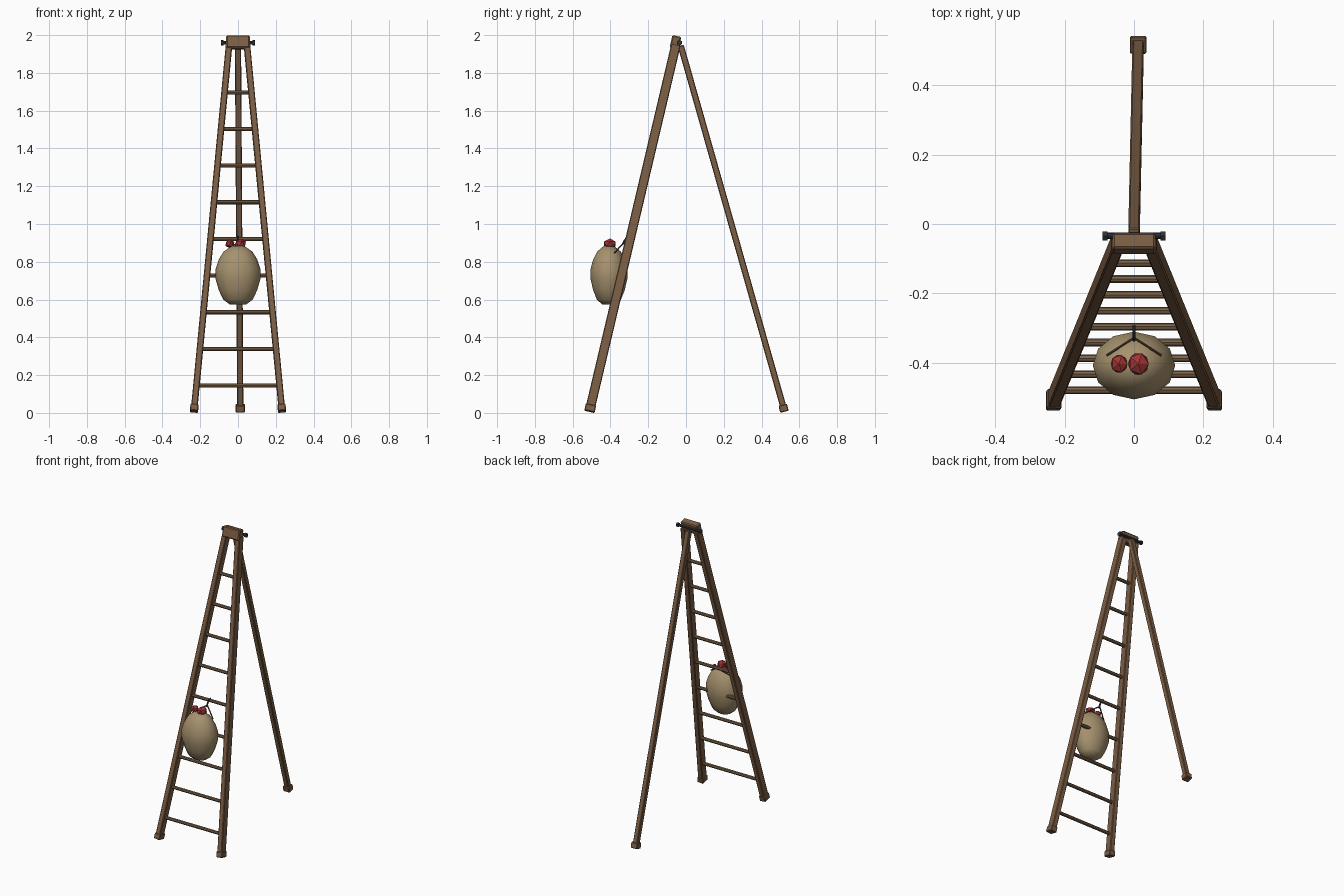
import bpy, bmesh, math
from mathutils import Vector, Matrix

if "Cube" in bpy.data.objects:
    bpy.data.objects.remove(bpy.data.objects["Cube"])


def mat(name, rgb):
    m = bpy.data.materials.new(name)
    m.diffuse_color = (*rgb, 1)
    m.use_nodes = True
    m.node_tree.nodes["Principled BSDF"].inputs["Base Color"].default_value = m.diffuse_color
    return m


WOOD = mat("brown wood", (0.20, 0.112, 0.058))
RUNG = mat("rung wood", (0.20, 0.125, 0.068))
CLOTH = mat("sack cloth", (0.38, 0.285, 0.155))
RED = mat("apple red", (0.36, 0.035, 0.035))
METAL = mat("dark metal", (0.028, 0.032, 0.04))
CORD = mat("dark cord", (0.11, 0.08, 0.045))


def finish(name, bm, material, smooth=None):
    bmesh.ops.recalc_face_normals(bm, faces=bm.faces)
    me = bpy.data.meshes.new(name)
    bm.to_mesh(me)
    bm.free()
    ob = bpy.data.objects.new(name, me)
    bpy.context.collection.objects.link(ob)
    me.materials.append(material)
    if smooth:
        bpy.ops.object.select_all(action='DESELECT')
        ob.select_set(True)
        bpy.context.view_layer.objects.active = ob
        bpy.ops.object.shade_smooth_by_angle(angle=math.radians(smooth))
    return ob


def frame(a, b):
    """Matrix at the middle of a-b: local z along it, local x near world x."""
    a, b = Vector(a), Vector(b)
    z = (b - a).normalized()
    y = z.cross(Vector((1, 0, 0))).normalized()
    x = y.cross(z)
    m = Matrix((x, y, z)).transposed().to_4x4()
    return Matrix.Translation((a + b) / 2) @ m, (b - a).length


def beam(name, a, b, w, d, material, bevel=0.004):
    m, length = frame(a, b)
    bm = bmesh.new()
    bmesh.ops.create_cube(bm, size=1, matrix=m @ Matrix.Diagonal((w, d, length, 1)))
    bmesh.ops.bevel(bm, geom=bm.edges[:], offset=bevel, segments=1, affect='EDGES')
    return finish(name, bm, material)


def rod(name, a, b, r, material, sides=8, smooth=40):
    a, b = Vector(a), Vector(b)
    q = (b - a).to_track_quat('Z', 'Y').to_matrix().to_4x4()
    bm = bmesh.new()
    bmesh.ops.create_cone(bm, cap_ends=True, segments=sides, radius1=r, radius2=r,
                          depth=(b - a).length, matrix=Matrix.Translation((a + b) / 2) @ q)
    return finish(name, bm, material, smooth)


# Ladder rails, splayed at the bottom, with foot blocks
def rail(z, s):
    t = z / 1.95
    return Vector((s * (0.234 - 0.187 * t), -0.513 + 0.460 * t, z))


for s, side in ((-1, "left"), (1, "right")):
    beam(side + "_rail", rail(0.015, s), rail(1.95, s), 0.034, 0.05, WOOD)
    beam(side + "_foot", rail(0.007, s), rail(0.043, s), 0.043, 0.056, WOOD)

# Rear pole and its foot
top, bot = Vector((0, -0.028, 1.945)), Vector((0.012, 0.521, 0.012))
beam("rear_pole", bot, top, 0.033, 0.033, WOOD)
beam("rear_foot", bot + Vector((0, 0, -0.006)), bot.lerp(top, 0.016), 0.048, 0.046, WOOD)

# Rungs
for i in range(9):
    z = 0.145 + 0.194 * i
    rod(f"rung_{i + 1}", rail(z, -1), rail(z, 1), 0.011, RUNG)

# Head block and hinge bolt
beam("head_block", (0, -0.064, 1.928), (0, -0.048, 1.995), 0.125, 0.048, WOOD, 0.006)
rod("hinge_bolt", (-0.085, -0.034, 1.96), (0.085, -0.034, 1.96), 0.009, METAL)
for s, side in ((-1, "left"), (1, "right")):
    rod(side + "_bolt_head", (s * 0.077, -0.034, 1.96), (s * 0.091, -0.034, 1.96),
        0.015, METAL, 6)

# Fruit sack, an egg-shaped lathe
SEG = 12
profile = [(0.045, 0.575), (0.078, 0.60), (0.102, 0.65), (0.119, 0.71), (0.119, 0.76),
           (0.103, 0.81), (0.077, 0.853), (0.035, 0.883)]
bm = bmesh.new()
rings = []
for r, z in profile:
    rings.append([bm.verts.new((r * math.cos(2 * math.pi * k / SEG),
                                -0.408 + 0.82 * r * math.sin(2 * math.pi * k / SEG), z))
                  for k in range(SEG)])
for lo, hi in zip(rings, rings[1:]):
    for k in range(SEG):
        n = (k + 1) % SEG
        bm.faces.new((lo[k], lo[n], hi[n], hi[k]))
bm.faces.new(rings[0])
bm.faces.new(rings[-1])
finish("fruit_sack", bm, CLOTH, 50)

# Apples on top of the sack
for i, (x, y, r) in enumerate(((-0.043, -0.403, 0.027), (0.013, -0.403, 0.033))):
    bm = bmesh.new()
    bmesh.ops.create_icosphere(bm, subdivisions=1, radius=r,
                               matrix=Matrix.Translation((x, y, 0.895))
                               @ Matrix.Diagonal((1, 1.08, 0.85, 1)))
    finish(f"apple_{i + 1}", bm, RED)

# Hanging cords and hook over the rung
for s, side in ((-1, "left"), (1, "right")):
    rod(side + "_cord", (s * 0.078, -0.378, 0.848), (0, -0.328, 0.902), 0.004, CORD, 6)
hook = [(0, -0.335, 0.892), (0, -0.325, 0.912), (0, -0.31, 0.932), (0, -0.293, 0.934)]
for i in range(3):
    rod(f"hook_{i + 1}", hook[i], hook[i + 1], 0.005, METAL, 6)
